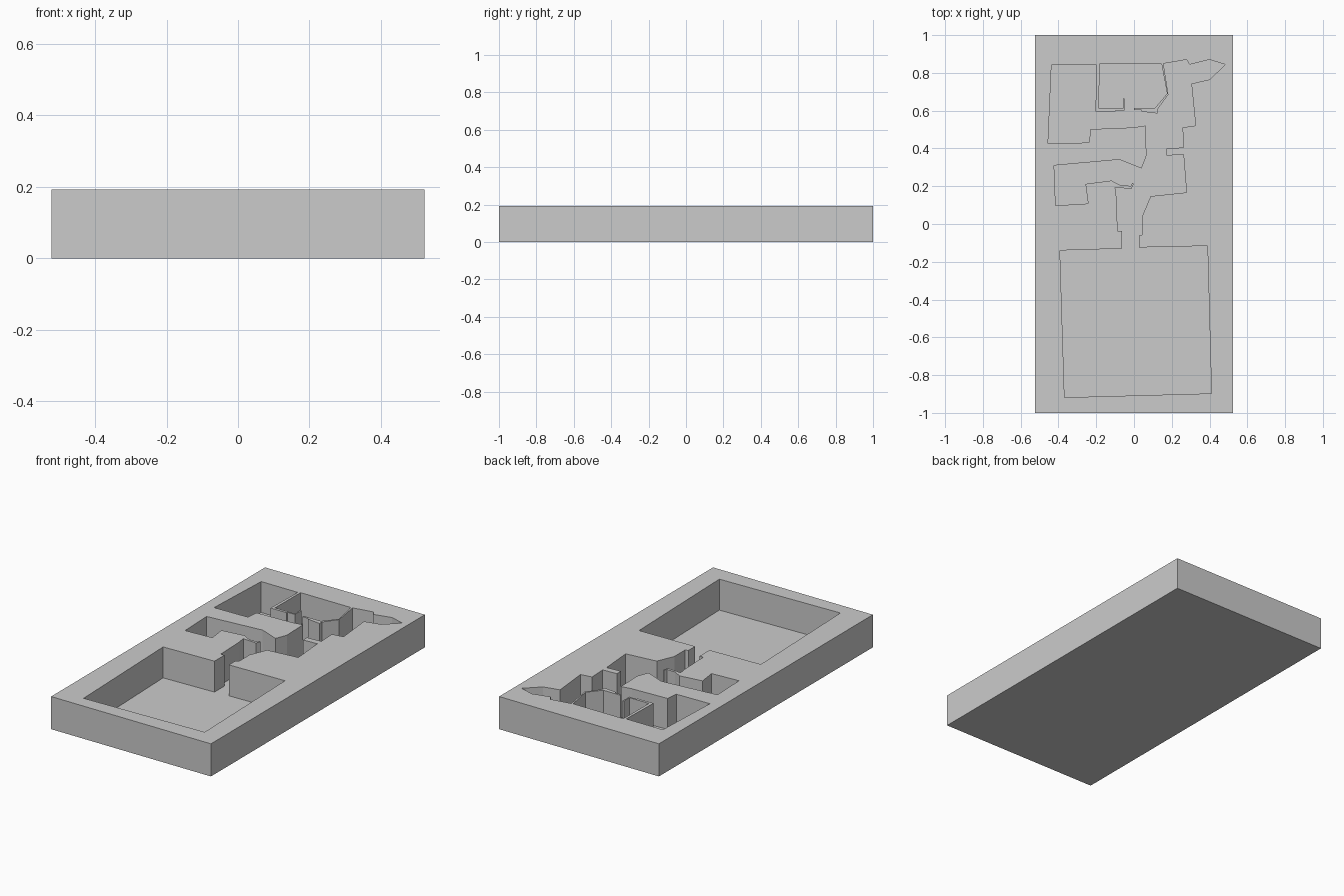
import bpy, bmesh

if "Cube" in bpy.data.objects:
    bpy.data.objects.remove(bpy.data.objects["Cube"])

HALF_X, HALF_Y, HEIGHT, FLOOR = 0.523, 1.0, 0.193, 0.01


def prism(name, outline, z0, z1):
    """Extrude a closed 2D outline between two heights."""
    bm = bmesh.new()
    base = bm.faces.new([bm.verts.new((x, y, z0)) for x, y in outline])
    top = bmesh.ops.extrude_face_region(bm, geom=[base])["geom"]
    bmesh.ops.translate(bm, vec=(0, 0, z1 - z0),
                        verts=[v for v in top if isinstance(v, bmesh.types.BMVert)])
    bmesh.ops.recalc_face_normals(bm, faces=bm.faces)
    mesh = bpy.data.meshes.new(name)
    bm.to_mesh(mesh)
    bm.free()
    obj = bpy.data.objects.new(name, mesh)
    bpy.context.collection.objects.link(obj)
    return obj


# Solid block
block = prism("carved_block", [(-HALF_X, -HALF_Y), (HALF_X, -HALF_Y),
                               (HALF_X, HALF_Y), (-HALF_X, HALF_Y)], 0, HEIGHT)

# Pocket boundary, walked clockwise room by room
upper_left_room = [(-.23, .502), (-.238, .431), (-.455, .426), (-.437, .841),
                   (-.198, .841), (-.204, .595), (-.098, .595), (-.098, .602),
                   (-.05, .602)]
enclosed_room = [(-.05, .664), (-.058, .664), (-.058, .611), (-.185, .611),
                 (-.183, .847), (.146, .847), (.175, .69), (.111, .614), (0, .614)]
right_branch = [(0, .603), (.04, .603), (.04, .595), (.124, .585), (.124, .606),
                (.182, .685), (.156, .849), (.278, .87), (.294, .844), (.40, .87),
                (.484, .844), (.40, .765), (.304, .743), (.326, .521), (.257, .511)]
right_alcoves = [(.262, .405), (.172, .40), (.172, .362), (.262, .368),
                 (.278, .167), (.088, .147), (.045, .045), (.045, -.056),
                 (.027, -.061)]
large_room = [(.027, -.124), (.389, -.116), (.41, -.897), (-.368, -.918),
              (-.392, -.14), (-.063, -.13)]
left_passage = [(-.063, -.037), (-.087, -.037), (-.093, .14), (-.10, .193),
                (-.013, .186), (-.001, .214), (-.01, .218), (-.016, .202)]
middle_left_room = [(-.071, .204), (-.119, .23), (-.257, .212), (-.243, .108),
                    (-.415, .098), (-.423, .31), (-.077, .341), (.04, .294),
                    (.066, .362), (.061, .521), (-.003, .511)]

pocket = prism("pocket_cutter",
               upper_left_room + enclosed_room + right_branch + right_alcoves
               + large_room + left_passage + middle_left_room,
               FLOOR, HEIGHT + 0.1)
pocket.hide_render = True
pocket.hide_set(True)

# Carve the pocket
cut = block.modifiers.new("pocket", "BOOLEAN")
cut.operation = "DIFFERENCE"
cut.solver = "EXACT"
cut.object = pocket
bpy.context.view_layer.objects.active = block
bpy.ops.object.modifier_apply(modifier=cut.name)
bpy.data.objects.remove(pocket)
